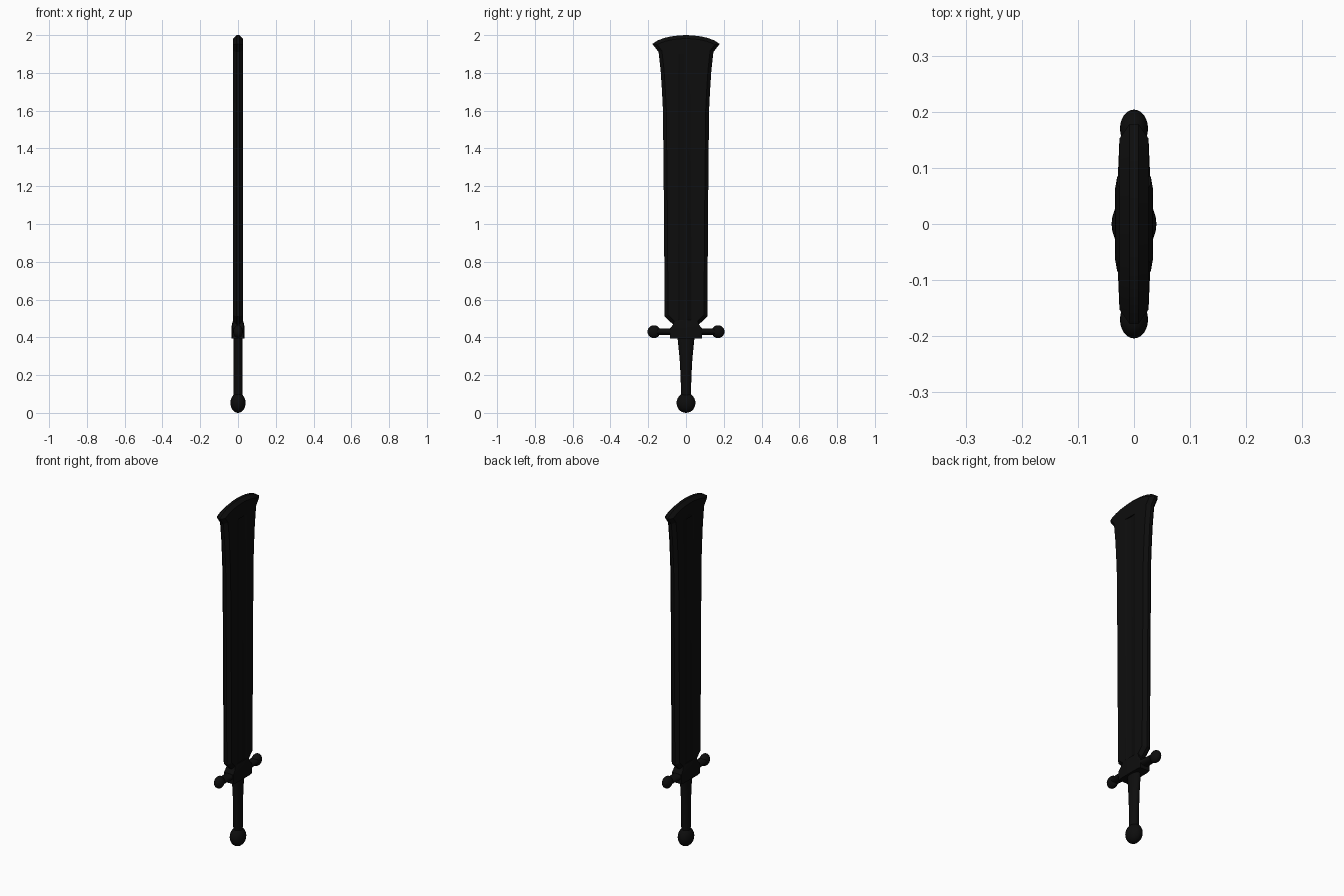
import bpy, bmesh, math
from mathutils import Vector

if "Cube" in bpy.data.objects:
    bpy.data.objects.remove(bpy.data.objects["Cube"])


def finish(name, bm, angle=30):
    bmesh.ops.remove_doubles(bm, verts=bm.verts, dist=1e-5)
    bmesh.ops.recalc_face_normals(bm, faces=bm.faces)
    me = bpy.data.meshes.new(name)
    bm.to_mesh(me)
    bm.free()
    ob = bpy.data.objects.new(name, me)
    bpy.context.collection.objects.link(ob)
    mat = bpy.data.materials.get("dark_steel") or bpy.data.materials.new("dark_steel")
    mat.diffuse_color = (0.004, 0.004, 0.004, 1)
    mat.use_nodes = True
    mat.node_tree.nodes["Principled BSDF"].inputs["Base Color"].default_value = mat.diffuse_color
    me.materials.append(mat)
    bpy.context.view_layer.objects.active = ob
    ob.select_set(True)
    bpy.ops.object.shade_smooth_by_angle(angle=math.radians(angle))
    ob.select_set(False)
    return ob


def loft(name, rings, angle=30):
    """Skin a list of closed point rings and cap both ends."""
    bm = bmesh.new()
    vs = [[bm.verts.new(p) for p in r] for r in rings]
    n = len(vs[0])
    for a, b in zip(vs, vs[1:]):
        for i in range(n):
            j = (i + 1) % n
            bm.faces.new((a[i], a[j], b[j], b[i]))
    bm.faces.new(vs[0])
    bm.faces.new(vs[-1])
    return finish(name, bm, angle)


def oval(z, rx, ry, n=20):
    return [(rx * math.cos(2 * math.pi * i / n), ry * math.sin(2 * math.pi * i / n), z)
            for i in range(n)]


def ball(name, centre, radii):
    bm = bmesh.new()
    bmesh.ops.create_uvsphere(bm, u_segments=24, v_segments=14, radius=1)
    for v in bm.verts:
        v.co = Vector(centre) + Vector(a * b for a, b in zip(v.co, radii))
    return finish(name, bm, 60)


# blade: half outline (y, z) from the shoulder up to the flared tip, then mirrored
half = [(0.065, 0.465), (0.113, 0.51), (0.117, 1.1), (0.122, 1.6), (0.127, 1.7),
        (0.134, 1.81), (0.145, 1.91), (0.178, 1.953), (0.15, 1.972), (0.115, 1.985),
        (0.08, 1.993), (0.04, 1.998)]
outline = half + [(0, 2.0)] + [(-y, z) for y, z in reversed(half)]
bm = bmesh.new()
edge_x, flat_x = 0.008, 0.026
sides = [[bm.verts.new((s * edge_x, y, z)) for y, z in outline] for s in (-1, 1)]
n = len(outline)
for i in range(n):
    j = (i + 1) % n
    bm.faces.new((sides[0][i], sides[0][j], sides[1][j], sides[1][i]))
caps = [bm.faces.new(s) for s in sides]
bmesh.ops.recalc_face_normals(bm, faces=bm.faces)
# ground edge bevel on both faces
bmesh.ops.inset_individual(bm, faces=caps, thickness=0.018, depth=0, use_even_offset=True)
for f, s in zip(caps, (-1, 1)):
    for v in f.verts:
        v.co.x = s * flat_x
blade = finish("blade", bm, 20)

# shallow fuller on each face
for s in (-1, 1):
    bm = bmesh.new()
    bmesh.ops.create_cone(bm, cap_ends=True, segments=32, radius1=1, radius2=1, depth=1.5)
    for v in bm.verts:
        v.co = Vector((s * 0.031 + v.co.x * 0.011, v.co.y * 0.045, v.co.z + 1.15))
    cutter = finish("fuller_cutter", bm)
    cutter.hide_render = True
    mod = blade.modifiers.new("fuller", 'BOOLEAN')
    mod.operation, mod.object, mod.solver = 'DIFFERENCE', cutter, 'EXACT'
    bpy.context.view_layer.objects.active = blade
    bpy.ops.object.modifier_apply(modifier=mod.name)
    bpy.data.objects.remove(cutter)


# guard block: eight-sided plan, sloping in toward the blade
def block(z, x, y):
    return [(x, y * 0.72, z), (x * 0.88, y, z), (-x * 0.88, y, z), (-x, y * 0.72, z),
            (-x, -y * 0.72, z), (-x * 0.88, -y, z), (x * 0.88, -y, z), (x, -y * 0.72, z)]


loft("guard_block", [block(0.393, 0.034, 0.085), block(0.447, 0.034, 0.085),
                     block(0.465, 0.033, 0.07), block(0.492, 0.026, 0.06)], 20)

# cross bar with rounded ends
bar = loft("guard_bar", [oval(-0.15, 0.026, 0.017), oval(-0.08, 0.029, 0.018),
                         oval(0.08, 0.029, 0.018), oval(0.15, 0.026, 0.017)])
for v in bar.data.vertices:
    x, y, z = v.co
    v.co = (x, z, 0.43 - y)
for s, side in ((1, "right"), (-1, "left")):
    ball("guard_knob_" + side, (0, s * 0.17, 0.43), (0.025, 0.034, 0.034))

# grip, flaring toward the guard
loft("grip", [oval(z, 0.024, w) for z, w in
              ((0.08, 0.026), (0.14, 0.027), (0.22, 0.030), (0.29, 0.034),
               (0.35, 0.040), (0.40, 0.045))])

# pommel
ball("pommel", (0, 0, 0.053), (0.04, 0.05, 0.053))
